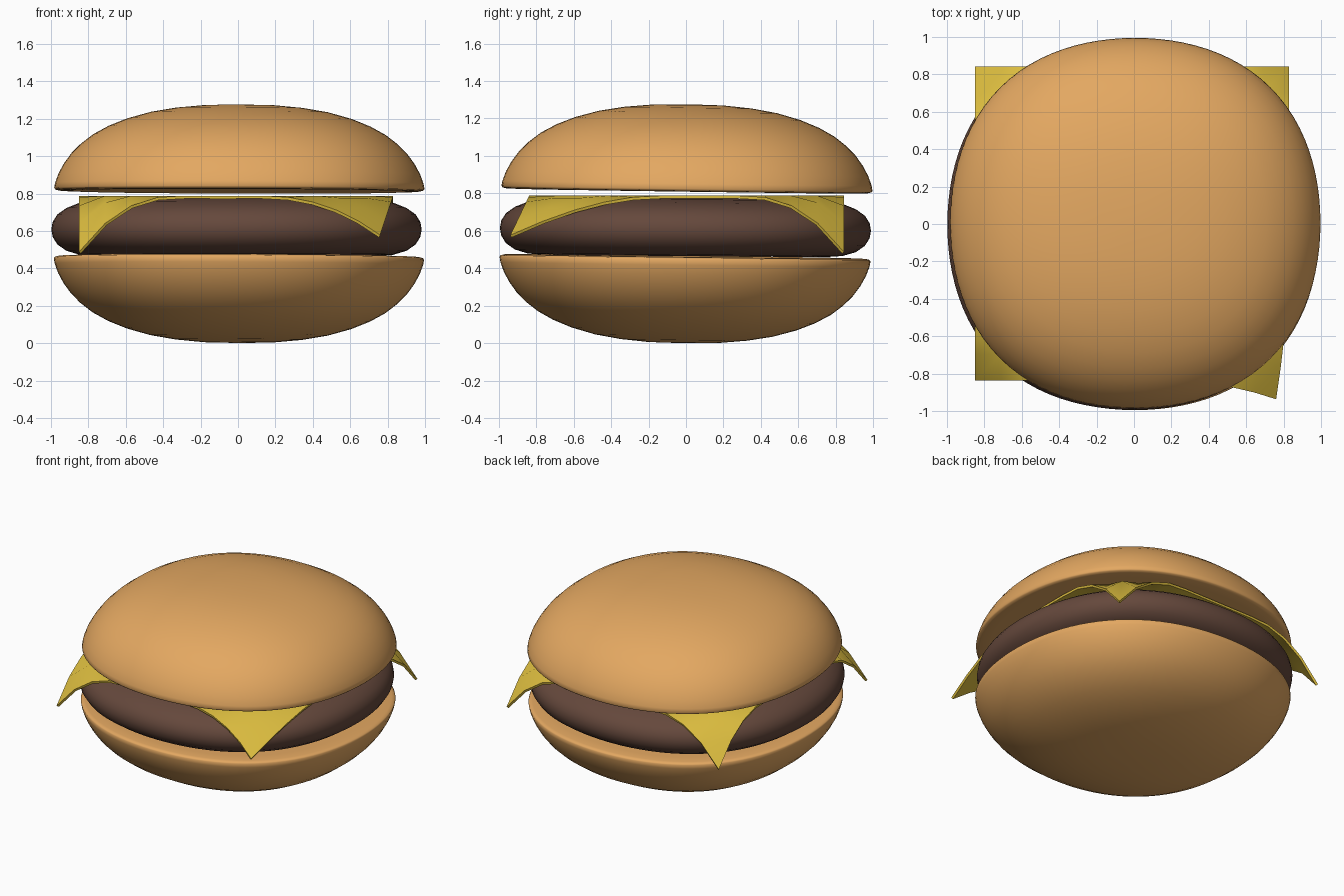
import bpy, bmesh, math

if "Cube" in bpy.data.objects:
    bpy.data.objects.remove(bpy.data.objects["Cube"])

def material(name, rgb):
    m = bpy.data.materials.new(name)
    m.diffuse_color = (*rgb, 1)
    m.use_nodes = True
    m.node_tree.nodes["Principled BSDF"].inputs["Base Color"].default_value = m.diffuse_color
    return m

BREAD = material("bread", (0.77, 0.39, 0.12))
MEAT = material("meat", (0.13, 0.065, 0.045))
CHEESE = material("cheese_yellow", (0.72, 0.51, 0.05))

def finish(bm, name, mat, loc=(0, 0, 0), rot=(0, 0, 0), angle=50, thickness=0):
    bmesh.ops.recalc_face_normals(bm, faces=bm.faces)
    me = bpy.data.meshes.new(name)
    bm.to_mesh(me)
    bm.free()
    ob = bpy.data.objects.new(name, me)
    bpy.context.collection.objects.link(ob)
    me.materials.append(mat)
    ob.location, ob.rotation_euler = loc, rot
    bpy.ops.object.select_all(action='DESELECT')
    ob.select_set(True)
    bpy.context.view_layer.objects.active = ob
    if thickness:
        solid = ob.modifiers.new("thickness", 'SOLIDIFY')
        solid.thickness, solid.offset = thickness, -1
        bpy.ops.object.modifier_apply(modifier=solid.name)
    bpy.ops.object.shade_smooth_by_angle(angle=math.radians(angle))
    return ob

def lathe(name, profile, mat, loc, rot, square=.034):
    # revolve an (r, z) profile that starts and ends on the axis,
    # then push the diagonals out for a slightly squarish plan
    bm = bmesh.new()
    vs = [bm.verts.new((r, 0, z)) for r, z in profile]
    es = [bm.edges.new(p) for p in zip(vs, vs[1:])]
    bmesh.ops.spin(bm, geom=vs + es, axis=(0, 0, 1), cent=(0, 0, 0),
                   angle=math.tau, steps=96, use_duplicate=False)
    bmesh.ops.remove_doubles(bm, verts=bm.verts, dist=1e-4)
    for v in bm.verts:
        s = 1 + square * math.sin(2 * math.atan2(v.co.y, v.co.x)) ** 2
        v.co.x *= s
        v.co.y *= s
    return finish(bm, name, mat, loc, rot)

# Buns: one half profile, cut face at z = 0, dome upward, mirrored for the bottom
dome = [(0, -.003), (.9, -.003), (.965, -.001), (.984, .004), (.99, .012),
        (.985, .04), (.967, .09), (.937, .145), (.897, .2), (.847, .25),
        (.782, .3), (.7, .345), (.6, .385), (.475, .42), (.34, .443),
        (.19, .457), (0, .461)]
lathe("top_bun", dome, BREAD, (.007, .005, .815), (-.014, .003, 0))
lathe("bottom_bun", [(r, -z) for r, z in dome], BREAD, (.005, -.005, .462), (-.013, .004, 0))

# Patty
patty = [(0, -.142), (.74, -.142), (.84, -.135), (.91, -.114), (.958, -.08),
         (.983, -.04), (.99, 0), (.983, .04), (.958, .08), (.91, .114),
         (.84, .142), (.74, .16), (.6, .166), (0, .166)]
lathe("patty", patty, MEAT, (-.008, -.003, .608), (-.008, 0, 0))

# Cheese slice: square sheet whose corners droop over the patty
bm = bmesh.new()
bmesh.ops.create_grid(bm, x_segments=12, y_segments=12, size=.84)
for v in bm.verts:
    x, y = v.co.x, v.co.y
    r = math.hypot(x, y)
    if x > 0 and y < 0:   # this corner flares outward
        f = max(0, (r - .86) / .328) ** 1.3
        v.co.x -= .07 * f
        v.co.y -= .1 * f
        v.co.z -= .21 * f
    else:
        v.co.z -= .3 * max(0, (r - .9) / .288) ** 1.8
finish(bm, "cheese_slice", CHEESE, (-.01, .003, .788), angle=40, thickness=.016)
